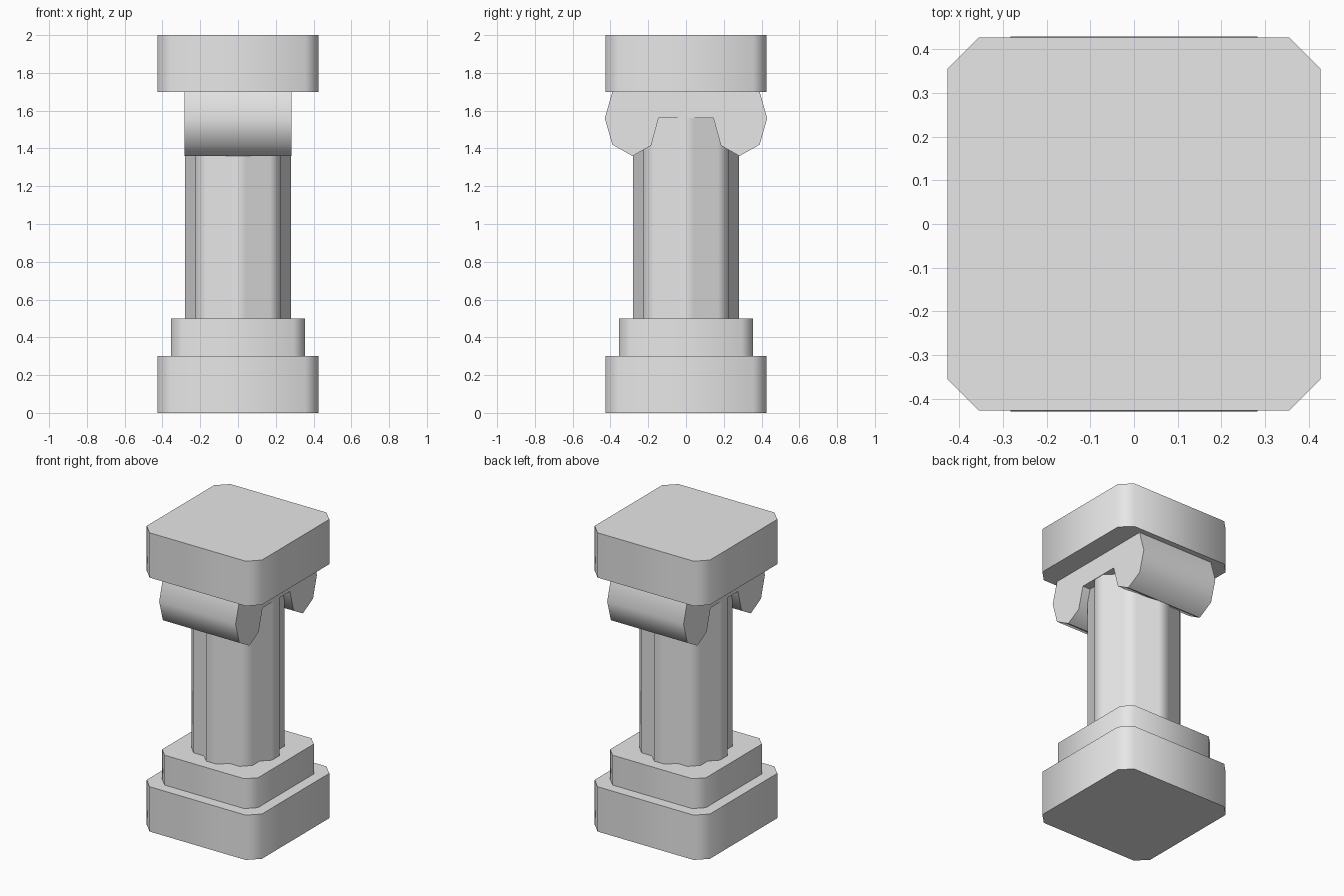
import bpy
import math
from mathutils import Matrix, Vector

cube = bpy.data.objects.get("Cube")
if cube:
    bpy.data.objects.remove(cube, do_unlink=True)

# Single stone colour
stone = bpy.data.materials.new("pale_grey_stone")
stone.use_nodes = True
colour = (0.8, 0.8, 0.8, 1)
stone.diffuse_color = colour
stone.node_tree.nodes["Principled BSDF"].inputs["Base Color"].default_value = colour


def prism(name, profile, low, high, place):
    """Extrude a closed profile from low to high; place maps (u, v, depth) to xyz."""
    n = len(profile)
    verts = [place(u, v, d) for d in (low, high) for u, v in profile]
    faces = [list(range(n))[::-1], list(range(n, 2 * n))]
    faces += [(i, (i + 1) % n, n + (i + 1) % n, n + i) for i in range(n)]
    mesh = bpy.data.meshes.new(name)
    mesh.from_pydata(verts, [], faces)
    mesh.materials.append(stone)
    obj = bpy.data.objects.new(name, mesh)
    bpy.context.collection.objects.link(obj)
    bpy.ops.object.select_all(action='DESELECT')
    obj.select_set(True)
    bpy.context.view_layer.objects.active = obj
    bpy.ops.object.shade_smooth_by_angle(angle=math.radians(50))
    return obj


def upright(u, v, d):
    return (u, v, d)


def sideways(u, v, d):
    return (d, u, v)


def slab(name, half, cut, low, high):
    """Square block with chamfered upright corners."""
    k = half - cut
    profile = []
    for sx, sy in ((1, 1), (-1, 1), (-1, -1), (1, -1)):
        corner = [(sx * half, sy * k), (sx * k, sy * half)]
        profile += corner if sx * sy > 0 else corner[::-1]
    prism(name, profile, low, high, upright)


# Base blocks and top block
slab("base_block", 0.427, 0.071, 0, 0.3)
slab("base_step", 0.355, 0.06, 0.3, 0.5)
slab("top_block", 0.427, 0.071, 1.7, 2)

# Shaft with eight chamfered ribs meeting in sharp grooves
rib = [Vector((0.28, -0.04)), Vector((0.28, 0.04)), Vector((0.226, 0.094))]
shaft = [tuple(Matrix.Rotation(math.radians(45 * i), 2) @ p)
         for i in range(8) for p in rib]
prism("shaft", shaft, 0.5, 1.56, upright)

# Capital with a scroll hanging at front and back
half_capital = [(0.145, 1.56), (0.185, 1.415), (0.283, 1.36),
                (0.39, 1.42), (0.43, 1.56), (0.39, 1.7)]
capital = half_capital + [(-y, z) for y, z in reversed(half_capital)]
prism("scroll_capital", capital, -0.283, 0.283, sideways)
